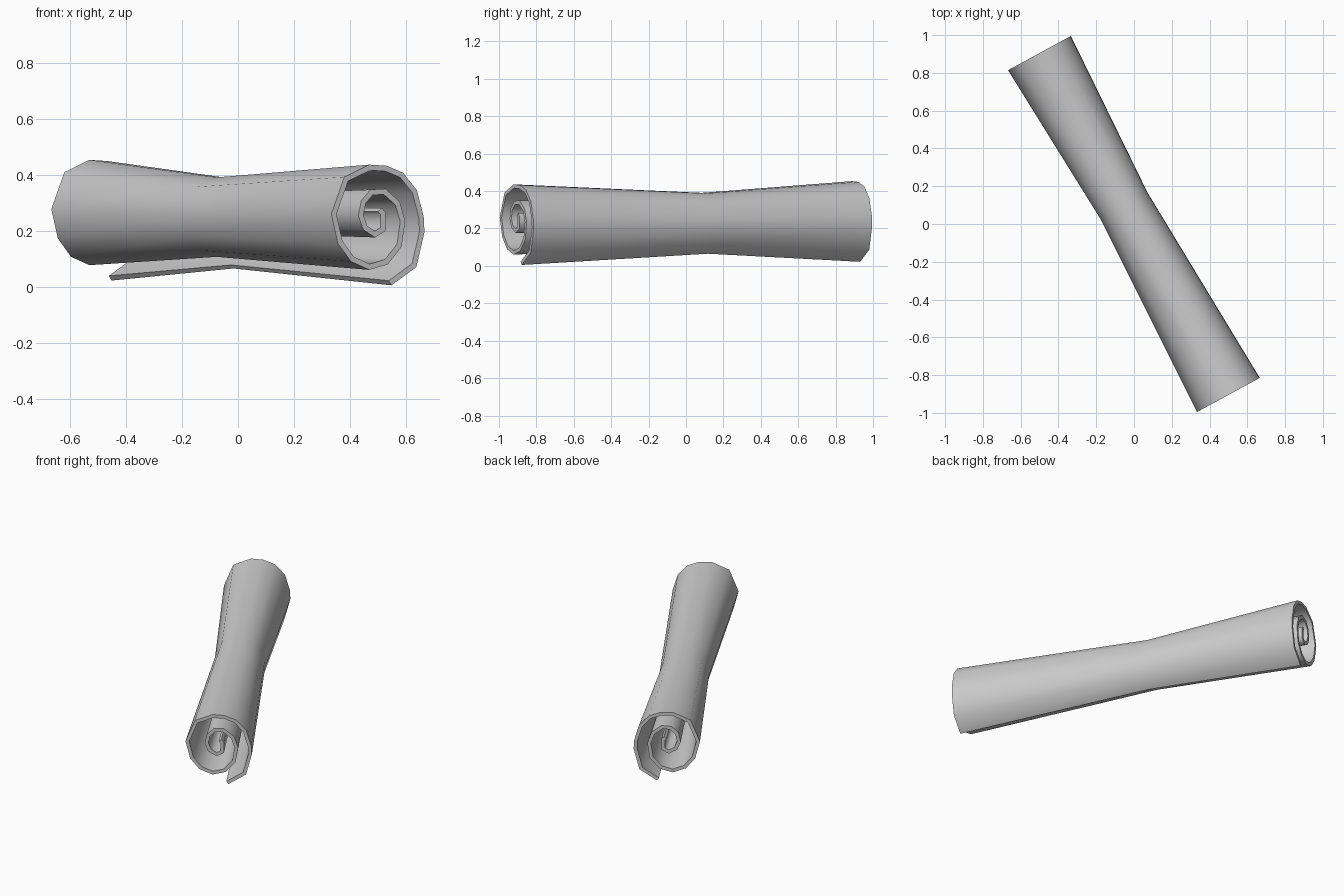
import bpy, bmesh, math
from mathutils import Vector

if "Cube" in bpy.data.objects:
    bpy.data.objects.remove(bpy.data.objects["Cube"])

# Spiral section of the rolled sheet, from loose flap to inner end: (across, up)
spiral = [(.055, .005), (.156, .07), (.189, .195), (.186, .25), (.158, .345),
          (.102, .407), (.035, .432), (-.035, .436), (-.137, .392), (-.190, .26),
          (-.163, .155), (-.110, .09), (-.035, .06), (.040, .08), (.096, .143),
          (.111, .235), (.088, .304), (.030, .350), (-.030, .347), (-.068, .308),
          (-.080, .254), (-.060, .204), (-.012, .176), (.030, .199), (.030, .266),
          (.015, .282)]
THICK = .02
MID_Z = .23


def inset(points, d):
    """Offset the open path to its inner (left) side with mitred corners."""
    pts = [Vector(p) for p in points]
    result = []
    for i, p in enumerate(pts):
        normals = []
        for a, b in ((i - 1, i), (i, i + 1)):
            if a >= 0 and b < len(pts):
                e = (pts[b] - pts[a]).normalized()
                normals.append(Vector((-e.y, e.x)))
        n = sum(normals, Vector((0, 0))).normalized()
        result.append(p + n * d / max(.6, n.dot(normals[0])))
    return result


outer = [Vector(p) for p in spiral]
loop = outer + inset(spiral, THICK)[::-1]
across = Vector((.878, .478, 0))

# Stations along the roll: centre x, centre y, section scale, lift
stations = [(.5, -.905, 1, 0), (-.053, .097, .755, .005), (-.5, .905, 1, .017)]

# Rolled sheet, pinched at the middle
bm = bmesh.new()
rings = []
for x, y, s, lift in stations:
    rings.append([bm.verts.new(Vector((x, y, MID_Z + lift + (p.y - MID_Z) * s))
                               + across * p.x * s) for p in loop])
n = len(loop)
for a, b in zip(rings, rings[1:]):
    for i in range(n):
        j = (i + 1) % n
        bm.faces.new((a[i], a[j], b[j], b[i]))

# Paper edges at both ends
for ring in (rings[0], rings[-1]):
    for i in range(len(outer) - 1):
        bm.faces.new((ring[i], ring[i + 1], ring[n - 2 - i], ring[n - 1 - i]))
bmesh.ops.recalc_face_normals(bm, faces=bm.faces)

mesh = bpy.data.meshes.new("rolled_scroll")
bm.to_mesh(mesh)
bm.free()
scroll = bpy.data.objects.new("rolled_scroll", mesh)
bpy.context.collection.objects.link(scroll)
bpy.context.view_layer.objects.active = scroll
scroll.select_set(True)
bpy.ops.object.shade_smooth_by_angle(angle=math.radians(62))
